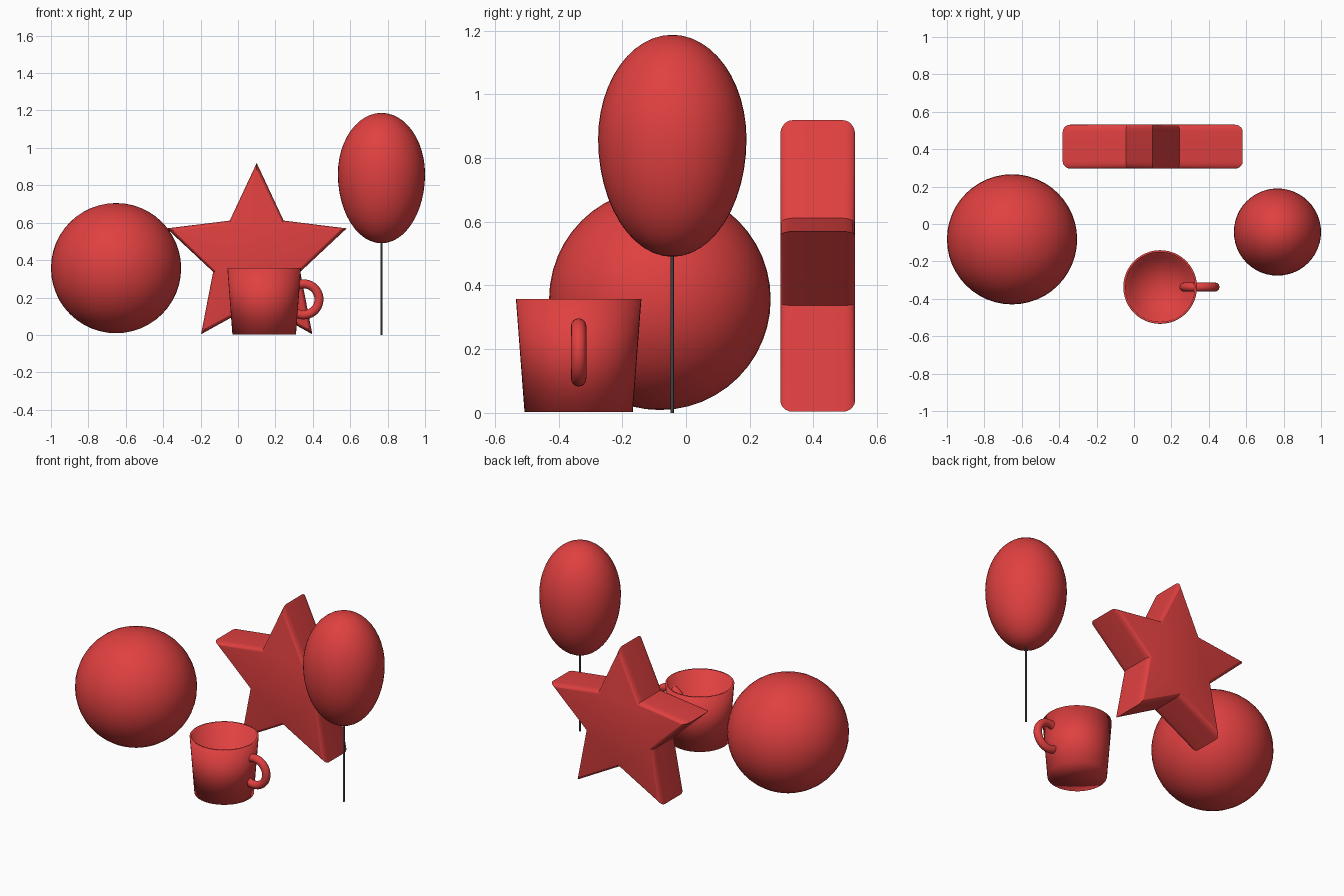
import bpy, bmesh, math
from math import sin, cos, pi

default = bpy.data.objects.get("Cube")
if default:
    bpy.data.objects.remove(default, do_unlink=True)


def material(name, color):
    m = bpy.data.materials.new(name)
    m.use_nodes = True
    m.diffuse_color = (*color, 1)
    m.node_tree.nodes["Principled BSDF"].inputs["Base Color"].default_value = (*color, 1)
    return m


red = material("bright red", (0.745, 0.051, 0.051))
grey = material("dark grey", (0.09, 0.095, 0.1))


def finish(obj, name, mat):
    obj.name = name
    obj.data.materials.append(mat)
    return obj


def lathe(name, profile, location, mat, sides=48):
    """Spin (radius, height) points about z; zero-radius ends become poles."""
    bm = bmesh.new()
    verts = [bm.verts.new((r, 0, z)) for r, z in profile]
    edges = [bm.edges.new(pair) for pair in zip(verts, verts[1:])]
    bmesh.ops.spin(bm, geom=verts + edges, cent=(0, 0, 0), axis=(0, 0, 1),
                   angle=2 * pi, steps=sides, use_merge=True)
    bmesh.ops.remove_doubles(bm, verts=bm.verts[:], dist=0.0001)
    bmesh.ops.recalc_face_normals(bm, faces=bm.faces[:])
    mesh = bpy.data.meshes.new(name)
    bm.to_mesh(mesh)
    bm.free()
    mesh.shade_smooth()
    obj = bpy.data.objects.new(name, mesh)
    obj.location = location
    bpy.context.collection.objects.link(obj)
    return finish(obj, name, mat)


# Ball
bpy.ops.mesh.primitive_uv_sphere_add(segments=48, ring_count=24, radius=0.348,
                                     location=(-0.652, -0.082, 0.357))
bpy.ops.object.shade_smooth()
finish(bpy.context.object, "ball", red)

# Balloon: egg profile, longer below its widest ring
egg = []
for i in range(25):
    a = pi * i / 24
    reach = 0.327 if a < pi / 2 else 0.37
    egg.append((0.233 * sin(a), reach * cos(a)))
lathe("balloon", egg, (0.767, -0.043, 0.86), red)

# Balloon string
bpy.ops.mesh.primitive_cylinder_add(vertices=12, radius=0.005, depth=0.5,
                                    location=(0.767, -0.043, 0.25))
bpy.ops.object.shade_smooth_by_angle()
finish(bpy.context.object, "balloon_string", grey)

# Mug: open tapered cup, with a ring handle passing through its wall
MUG = (0.14, -0.337, 0.003)
cup = [(0, 0), (0.17, 0), (0.197, 0.355), (0.186, 0.355), (0.16, 0.012), (0, 0.012)]
lathe("mug_cup", cup, MUG, red)
bpy.ops.mesh.primitive_torus_add(major_radius=0.083, minor_radius=0.024,
                                 major_segments=40, minor_segments=16,
                                 location=(0.35, MUG[1], 0.19),
                                 rotation=(pi / 2, 0, 0))
bpy.ops.object.shade_smooth()
finish(bpy.context.object, "mug_handle", red)


# Star: outlines stacked from front to back, inset at the rounded rims
def star_ring(bm, inset, y):
    outer, inner = 0.506, 0.245
    half = math.atan2(inner * sin(pi / 5), outer - inner * cos(pi / 5))
    apothem = outer * sin(half)
    k = (apothem - inset) / apothem
    ring = []
    for i in range(10):
        r = (inner if i % 2 else outer) * k
        a = pi / 2 + i * pi / 5
        ring.append(bm.verts.new((r * cos(a), y, r * sin(a))))
    return ring


DEPTH, RIM, INSET, STEPS = 0.1175, 0.038, 0.019, 5
levels = []
for i in range(STEPS + 1):
    a = pi / 2 * i / STEPS
    levels.append((INSET * (1 - sin(a)), -DEPTH + RIM * (1 - cos(a))))
levels += [(inset, -y) for inset, y in reversed(levels)]

bm = bmesh.new()
rings = [star_ring(bm, inset, y) for inset, y in levels]
for a, b in zip(rings, rings[1:]):
    for i in range(10):
        j = (i + 1) % 10
        bm.faces.new((a[i], a[j], b[j], b[i]))
bm.faces.new(rings[0])
bm.faces.new(rings[-1])
bmesh.ops.recalc_face_normals(bm, faces=bm.faces[:])
mesh = bpy.data.meshes.new("star")
bm.to_mesh(mesh)
bm.free()
star = finish(bpy.data.objects.new("star", mesh), "star", red)
star.location = (0.1, 0.4135, 0.413)
bpy.context.collection.objects.link(star)
bpy.ops.object.select_all(action='DESELECT')
star.select_set(True)
bpy.context.view_layer.objects.active = star
bpy.ops.object.shade_smooth_by_angle(angle=math.radians(30))
